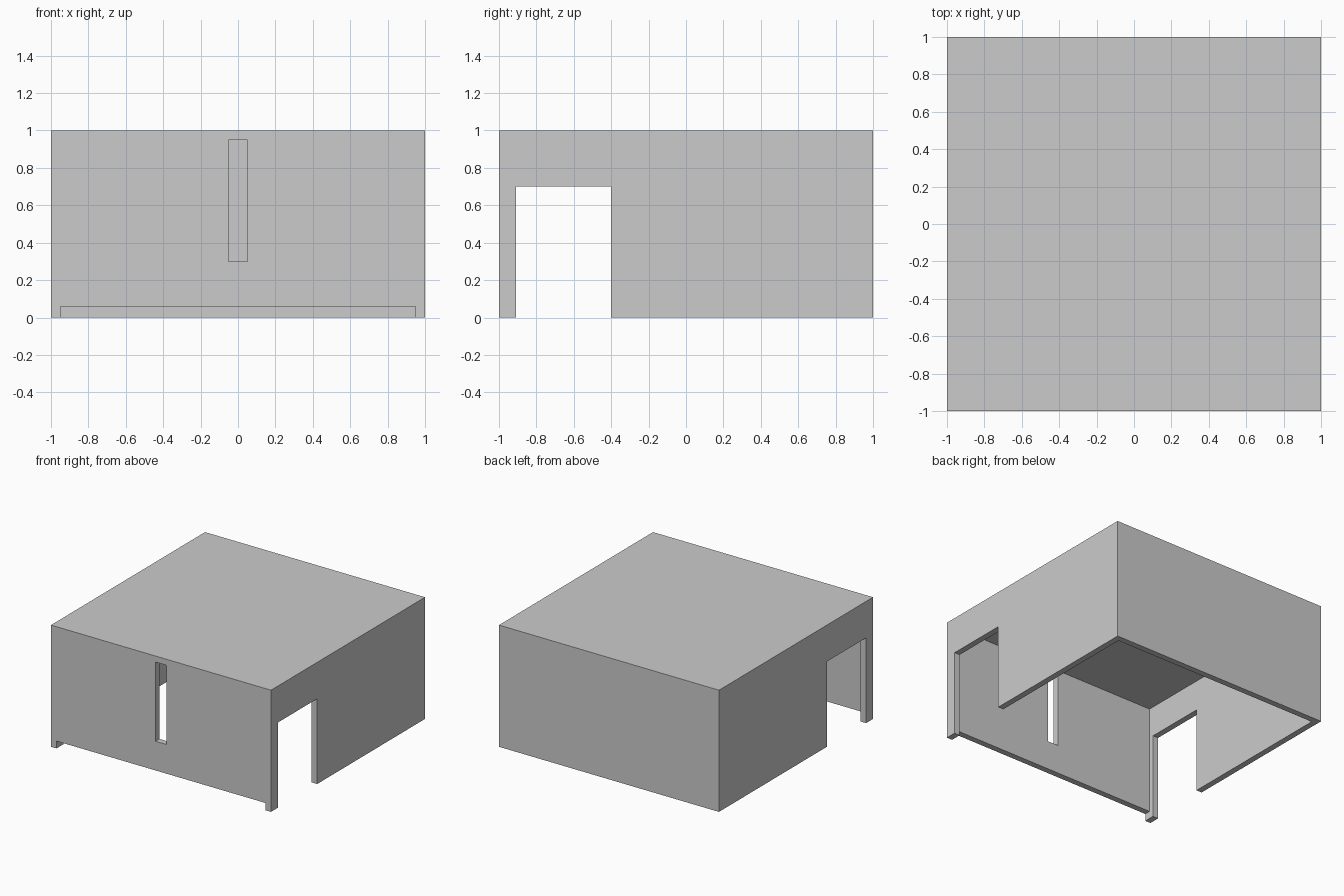
import bpy

if "Cube" in bpy.data.objects:
    bpy.data.objects.remove(bpy.data.objects["Cube"])


def box(name, x, y, z):
    """Axis-aligned box from (min, max) ranges."""
    bpy.ops.mesh.primitive_cube_add(size=1)
    ob = bpy.context.object
    ob.name = name
    for v in ob.data.vertices:
        v.co = [r[0] if c < 0 else r[1] for c, r in zip(v.co, (x, y, z))]
    ob.data.update()
    return ob


# Outer body of the shelter
shell = box("shelter_shell", (-1, 1), (-1, 1), (0, 1))

# Hollow interior, two side doorways, front slot and gap under the front wall
cutters = [
    box("interior_cutter", (-0.95, 0.95), (-0.95, 0.95), (-0.2, 0.95)),
    box("doorway_cutter", (-1.2, 1.2), (-0.91, -0.4), (-0.3, 0.7)),
    box("slot_cutter", (-0.05, 0.05), (-1.2, -0.85), (0.3, 0.95)),
    box("front_gap_cutter", (-0.95, 0.95), (-1.2, -0.85), (-0.1, 0.06)),
]
bpy.context.view_layer.objects.active = shell
for c in cutters:
    mod = shell.modifiers.new(c.name, 'BOOLEAN')
    mod.operation = 'DIFFERENCE'
    mod.solver = 'EXACT'
    mod.object = c
    bpy.ops.object.modifier_apply(modifier=mod.name)
    bpy.data.objects.remove(c, do_unlink=True)
